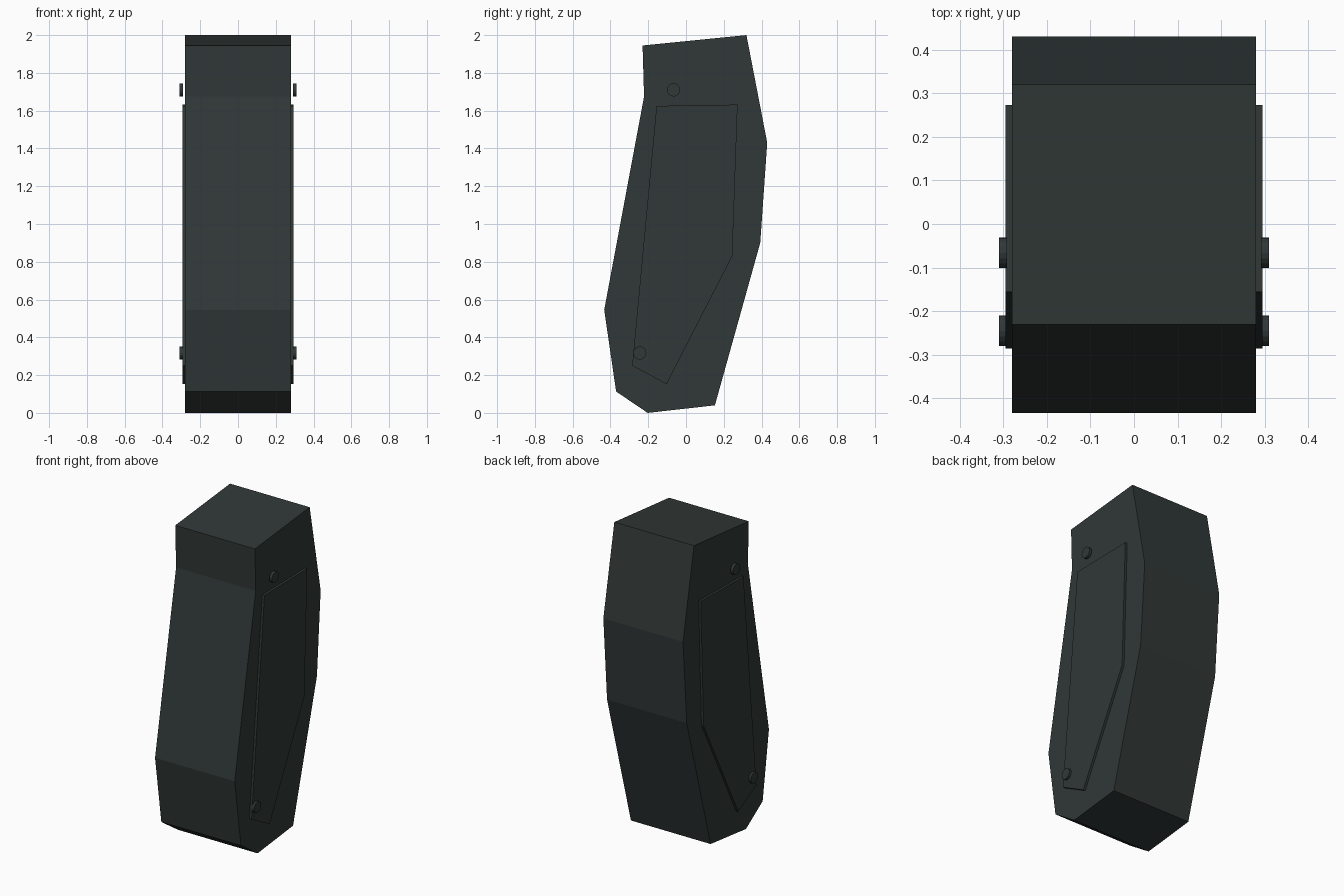
import bpy, bmesh, math
from mathutils import Matrix

if "Cube" in bpy.data.objects:
    bpy.data.objects.remove(bpy.data.objects["Cube"])

mat = bpy.data.materials.new("dark grey green")
mat.diffuse_color = (0.030, 0.040, 0.038, 1)
mat.use_nodes = True
mat.node_tree.nodes["Principled BSDF"].inputs["Base Color"].default_value = mat.diffuse_color


def finish(name, bm):
    bmesh.ops.recalc_face_normals(bm, faces=bm.faces)
    me = bpy.data.meshes.new(name)
    bm.to_mesh(me)
    bm.free()
    me.materials.append(mat)
    ob = bpy.data.objects.new(name, me)
    bpy.context.collection.objects.link(ob)
    return ob


def extrude_profile(name, pts, x0, x1):
    """Side profile (y, z) extruded along x."""
    bm = bmesh.new()
    face = bm.faces.new([bm.verts.new((x0, y, z)) for y, z in pts])
    ext = bmesh.ops.extrude_face_region(bm, geom=[face])["geom"]
    verts = [g for g in ext if isinstance(g, bmesh.types.BMVert)]
    bmesh.ops.translate(bm, vec=(x1 - x0, 0, 0), verts=verts)
    return finish(name, bm)


def rivet(name, side, y, z):
    """Short cylinder lying along x."""
    bm = bmesh.new()
    m = Matrix.Translation((side * 0.30, y, z)) @ Matrix.Rotation(math.pi / 2, 4, 'Y')
    bmesh.ops.create_cone(bm, cap_ends=True, segments=16, radius1=0.035,
                          radius2=0.035, depth=0.018, matrix=m)
    return finish(name, bm)


# Curved magazine-like body
body = [(-0.23, 1.945), (0.32, 2.0), (0.43, 1.43), (0.393, 0.9), (0.153, 0.04),
        (-0.203, 0.0), (-0.37, 0.113), (-0.433, 0.545), (-0.222, 1.675)]
extrude_profile("body", body, -0.28, 0.28)

# Raised side plates and rivets
plate = [(-0.156, 1.625), (0.273, 1.632), (0.245, 0.83), (-0.103, 0.152), (-0.285, 0.25)]
for side, label in ((-1, "left"), (1, "right")):
    extrude_profile(label + "_plate", plate, side * 0.275, side * 0.295)
    rivet(label + "_upper_rivet", side, -0.066, 1.71)
    rivet(label + "_lower_rivet", side, -0.245, 0.317)
